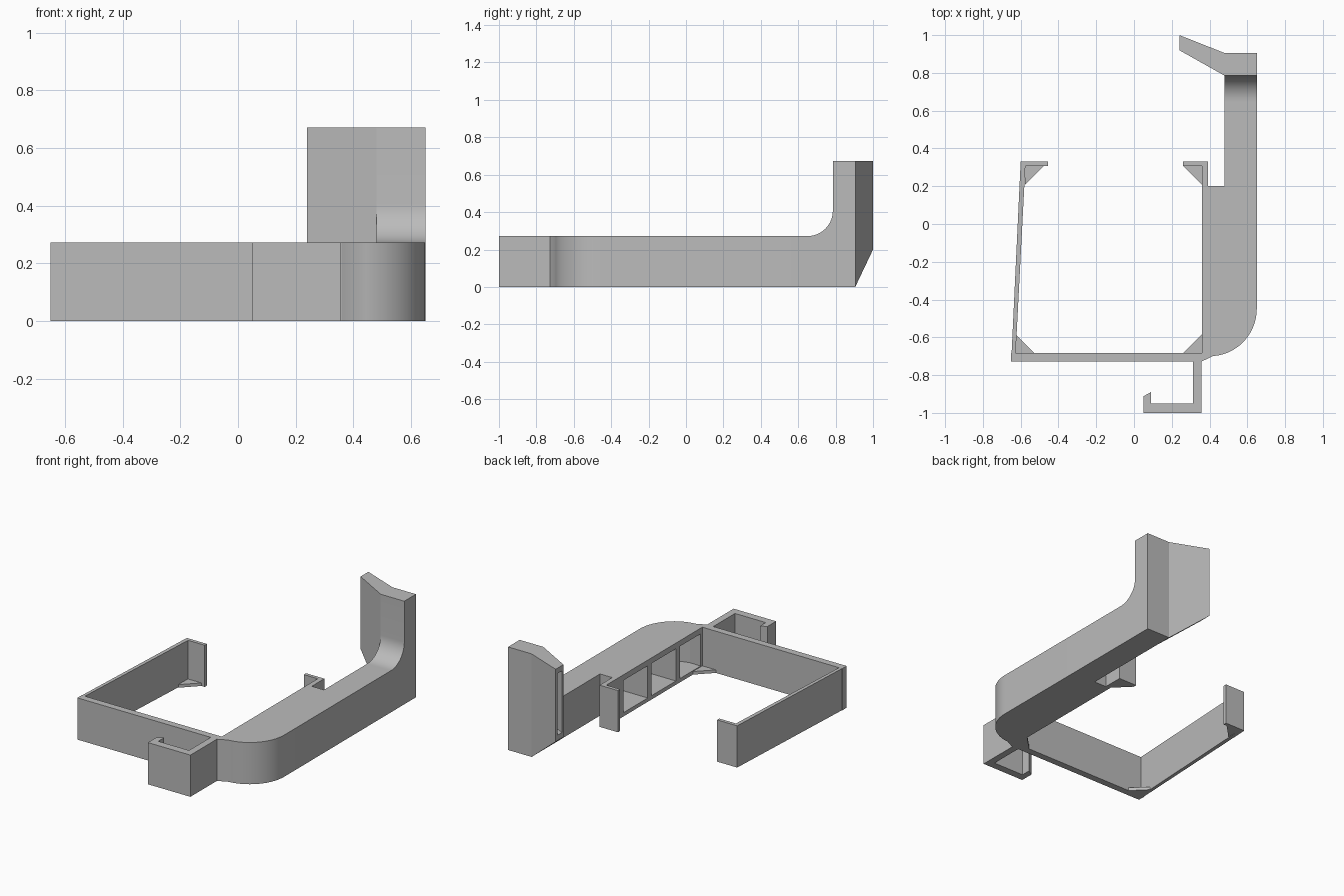
import bpy, bmesh, math
from mathutils import Vector

cube = bpy.data.objects.get("Cube")
if cube:
    bpy.data.objects.remove(cube, do_unlink=True)

GREY = (0.5, 0.5, 0.5, 1)
mat = bpy.data.materials.new("plain grey")
mat.use_nodes = True
mat.diffuse_color = GREY
mat.node_tree.nodes["Principled BSDF"].inputs["Base Color"].default_value = GREY

H = 0.272     # height of the frame
TOP = 0.672   # height of the upright


def prism(name, pts, lo, hi, axis="z"):
    """Extrude a closed outline: (x, y) along z, or (y, z) along x."""
    place = (lambda p: (p[0], p[1], lo)) if axis == "z" else (lambda p: (lo, p[0], p[1]))
    push = Vector((0, 0, hi - lo)) if axis == "z" else Vector((hi - lo, 0, 0))
    bm = bmesh.new()
    face = bm.faces.new([bm.verts.new(place(p)) for p in pts])
    ext = bmesh.ops.extrude_face_region(bm, geom=[face], use_keep_orig=True)
    bmesh.ops.translate(bm, vec=push, verts=[v for v in ext["geom"] if isinstance(v, bmesh.types.BMVert)])
    bmesh.ops.recalc_face_normals(bm, faces=bm.faces)
    mesh = bpy.data.meshes.new(name)
    bm.to_mesh(mesh)
    bm.free()
    mesh.materials.append(mat)
    ob = bpy.data.objects.new(name, mesh)
    bpy.context.collection.objects.link(ob)
    return ob


def rect(x0, x1, y0, y1):
    return [(x0, y0), (x1, y0), (x1, y1), (x0, y1)]


def arc(cx, cy, r, a0, a1, n=14):
    angles = [math.radians(a0 + (a1 - a0) * i / n) for i in range(n + 1)]
    return [(cx + r * math.cos(a), cy + r * math.sin(a)) for a in angles]


def cut(ob, cutter):
    mod = ob.modifiers.new("pocket", "BOOLEAN")
    mod.operation = "DIFFERENCE"
    mod.solver = "EXACT"
    mod.object = cutter
    cutter.hide_render = True
    cutter.hide_set(True)
    cutter.display_type = "WIRE"


def smooth(ob):
    bpy.ops.object.select_all(action="DESELECT")
    ob.select_set(True)
    bpy.context.view_layer.objects.active = ob
    bpy.ops.object.shade_smooth_by_angle(angle=math.radians(30))


# Front wall, leaning side wall and its end tab
prism("front_wall", [(-0.65, -0.727), (0.36, -0.727), (0.36, -0.682), (-0.65, -0.682)], 0, H)
prism("right_wall", [(-0.65, -0.727), (-0.627, -0.69), (-0.575, 0.31), (-0.6, 0.33)], 0, H)
prism("right_tab", rect(-0.6, -0.455, 0.307, 0.33), 0, H)

# Clip at the back of the arm
prism("left_clip", [(0.36, 0.2), (0.392, 0.2), (0.392, 0.33), (0.26, 0.33),
                    (0.26, 0.307), (0.36, 0.307)], 0, H)

# Hook in front
prism("hook", [(0.312, -0.727), (0.312, -0.95), (0.09, -0.95), (0.09, -0.89), (0.05, -0.912),
               (0.05, -1), (0.357, -1), (0.357, -0.727)], 0, H)

# Thin gussets on the floor of each corner
for label, x, y, sx, sy in (("front_right", -0.627, -0.682, 1, 1), ("front_left", 0.36, -0.682, -1, 1),
                            ("back_right", -0.577, 0.307, 1, -1), ("back_left", 0.36, 0.307, -1, -1)):
    prism(label + "_gusset", [(x, y), (x + 0.098 * sx, y), (x, y + 0.098 * sy)], 0, 0.02)

# Broad arm with a rounded front corner
arm = prism("arm", [(0.36, -0.727)] + arc(0.4, -0.45, 0.25, -86, 0)
            + [(0.65, 0.64), (0.48, 0.64), (0.48, 0.2), (0.36, 0.2)], 0, H)
smooth(arm)

# Three open pockets in the arm, leaving ribs between them
bays = [rect(0.3, 0.62, -0.12, 0.13), rect(0.3, 0.62, -0.41, -0.16),
        [(0.3, -0.665)] + arc(0.4, -0.45, 0.22, -80, 0) + [(0.62, -0.45), (0.3, -0.45)][1:]]
for i, bay in enumerate(bays):
    cut(arm, prism("pocket_cutter_%d" % i, bay, 0.025, 0.235))

# Upright with a filleted root
upright = prism("upright", [(0.64, 0), (0.905, 0), (0.905, TOP), (0.785, TOP)]
                + arc(0.65, H + 0.135, 0.135, 0, -90) + [(0.64, H)], 0.48, 0.65, "x")
smooth(upright)

# Angled wing with its lower edge rising outward and a slot in the end
wing = prism("wing", [(0.48, 0.785), (0.48, 0.905), (0.24, 1), (0.24, 0.92)], 0, TOP)
for v in wing.data.vertices:
    if v.co.z < 0.1 and v.co.x < 0.3:
        v.co.z = 0.2
cut(wing, prism("slot_cutter", [(0.2, 0.953), (0.4, 0.86), (0.4, 0.916), (0.2, 1)], 0.235, TOP - 0.035))
